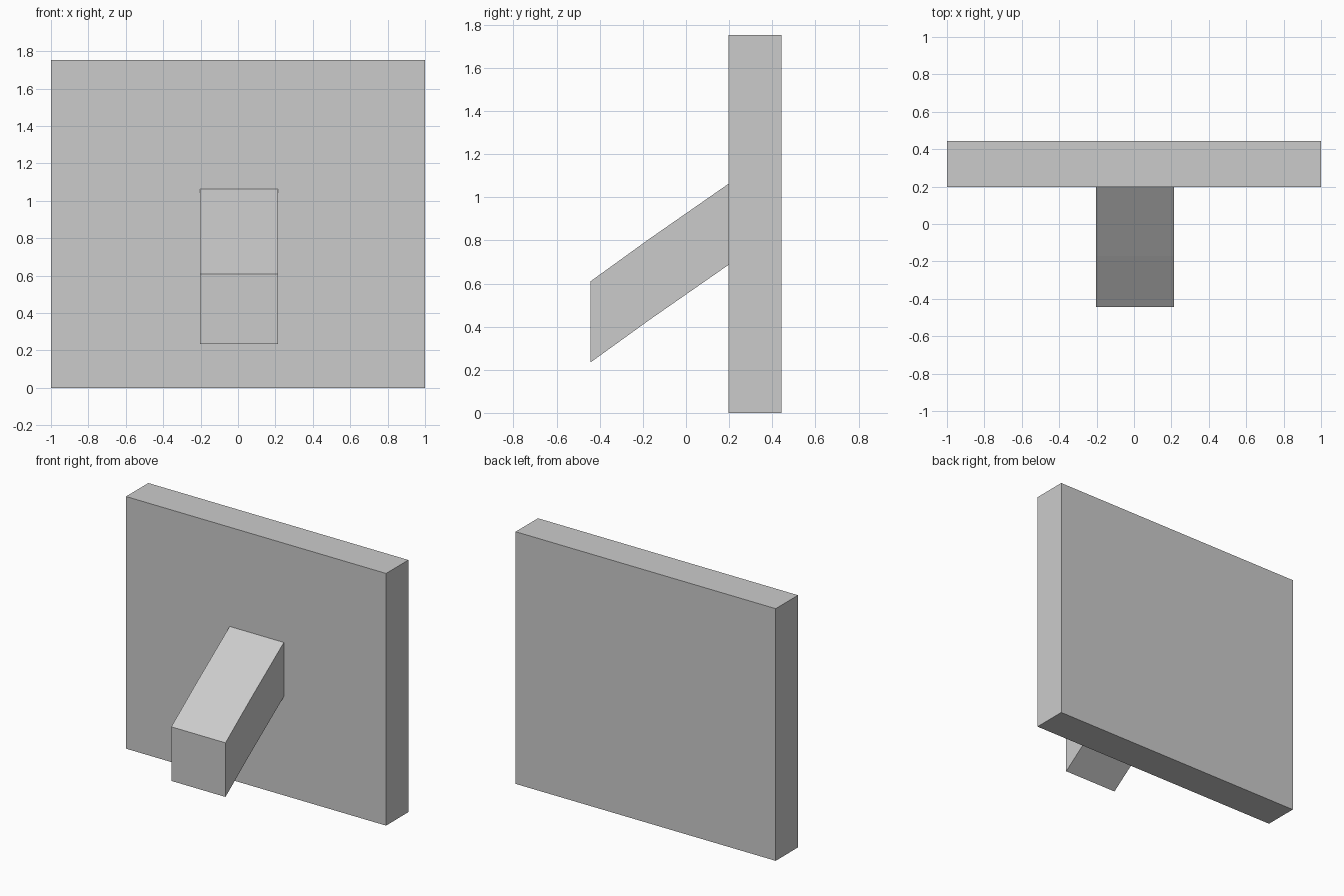
import bpy, bmesh

if "Cube" in bpy.data.objects:
    bpy.data.objects.remove(bpy.data.objects["Cube"])


def extrude_profile(name, profile, x0, x1):
    """Extrude a closed (y, z) outline along x."""
    bm = bmesh.new()
    face = bm.faces.new([bm.verts.new((x0, y, z)) for y, z in profile])
    res = bmesh.ops.extrude_face_region(bm, geom=[face])
    verts = [g for g in res["geom"] if isinstance(g, bmesh.types.BMVert)]
    bmesh.ops.translate(bm, verts=verts, vec=(x1 - x0, 0, 0))
    bmesh.ops.recalc_face_normals(bm, faces=bm.faces[:])
    mesh = bpy.data.meshes.new(name)
    bm.to_mesh(mesh)
    bm.free()
    obj = bpy.data.objects.new(name, mesh)
    bpy.context.collection.objects.link(obj)
    return obj


# Upright back panel
extrude_profile("back_panel",
                [(0.198, 0), (0.443, 0), (0.443, 1.753), (0.198, 1.753)], -1, 1)

# Sloping arm: lower edge, then the same edge raised by the arm's height
lower = [(-0.443, 0.234), (-0.17, 0.431), (0.198, 0.687)]
upper = [(y, z + 0.376) for y, z in reversed(lower)]
extrude_profile("sloping_arm", lower + upper, -0.203, 0.214)
